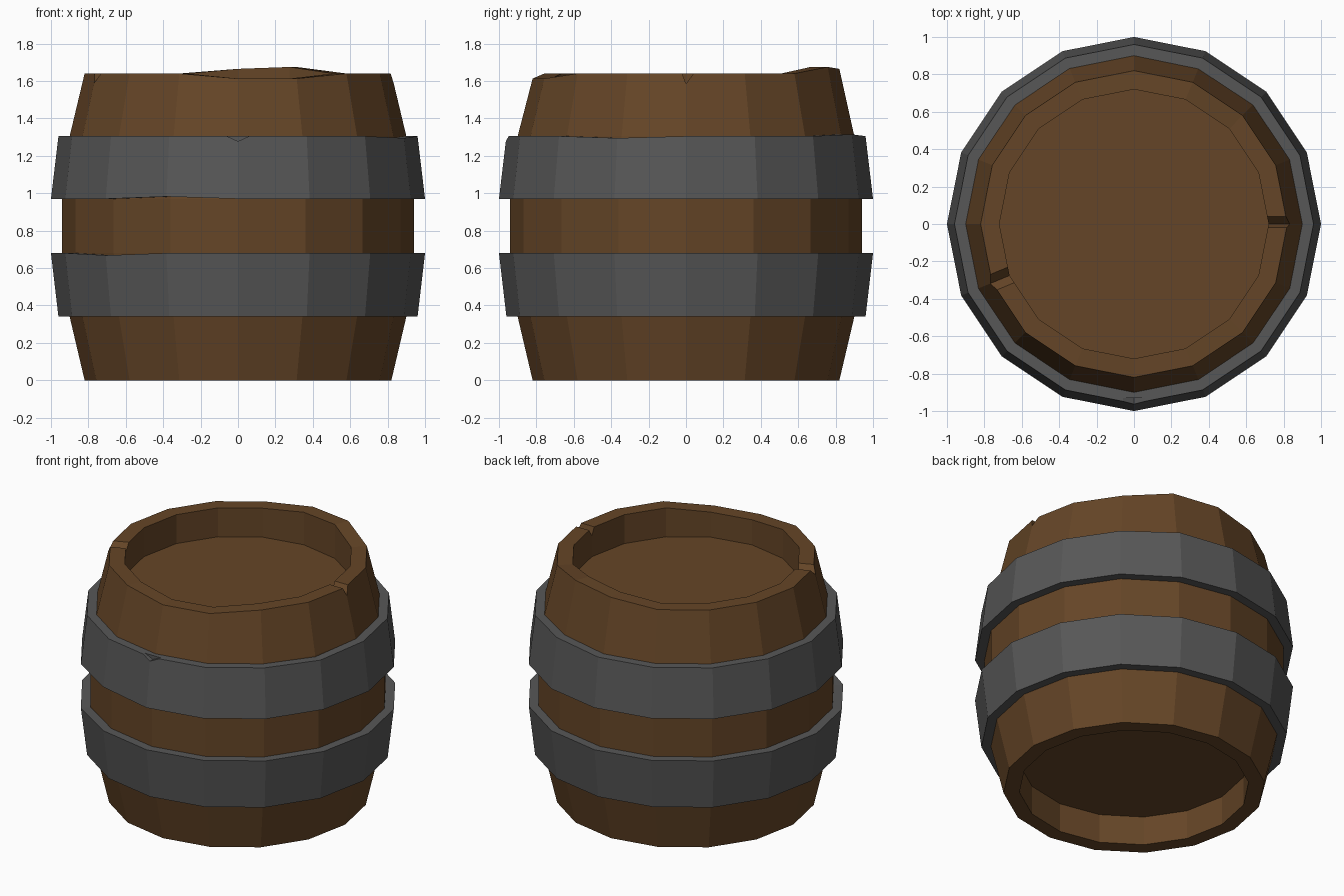
import bpy, bmesh
from math import sin, cos, radians, tau

if "Cube" in bpy.data.objects:
    bpy.data.objects.remove(bpy.data.objects["Cube"])

SIDES = 16


def material(name, rgb):
    m = bpy.data.materials.new(name)
    m.diffuse_color = (*rgb, 1)
    m.use_nodes = True
    m.node_tree.nodes["Principled BSDF"].inputs["Base Color"].default_value = m.diffuse_color
    return m


WOOD = material("wood", (0.13, 0.06, 0.02))
IRON = material("iron", (0.095, 0.095, 0.095))


def lathe(name, profile, mat, closed=False, nudges=()):
    """Revolve (r, z) points; nudges are (profile index, side index, dz)."""
    bm = bmesh.new()
    rings = [[bm.verts.new((r * cos(tau * i / SIDES), r * sin(tau * i / SIDES), z))
              for i in range(SIDES)] for r, z in profile]
    for p, i, dz in nudges:
        rings[p][i].co.z += dz
    pairs = list(zip(rings, rings[1:]))
    if closed:
        pairs.append((rings[-1], rings[0]))
    else:
        bm.faces.new(rings[0])
        bm.faces.new(rings[-1])
    for a, b in pairs:
        for i in range(SIDES):
            j = (i + 1) % SIDES
            bm.faces.new((a[i], a[j], b[j], b[i]))
    bmesh.ops.recalc_face_normals(bm, faces=bm.faces)
    return finish(name, bm, mat)


def finish(name, bm, mat):
    me = bpy.data.meshes.new(name)
    bm.to_mesh(me)
    bm.free()
    me.materials.append(mat)
    ob = bpy.data.objects.new(name, me)
    bpy.context.collection.objects.link(ob)
    return ob


def notch(target, angle, r0, r1, z, depth, right, left):
    """Cut a V-shaped radial nick, its deepest line at the given angle."""
    a = radians(angle)
    bm = bmesh.new()
    ends = []
    for r in (r0, r1):
        # sides continue above the surface so that the cut is clean
        ends.append([bm.verts.new((r * cos(a) - t * sin(a), r * sin(a) + t * cos(a), h))
                     for t, h in ((0, z - depth), (left * 2, z + depth), (-right * 2, z + depth))])
    bm.faces.new(ends[0])
    bm.faces.new(ends[1])
    for i in range(3):
        j = (i + 1) % 3
        bm.faces.new((ends[0][i], ends[0][j], ends[1][j], ends[1][i]))
    bmesh.ops.recalc_face_normals(bm, faces=bm.faces)
    cutter = finish("notch_cutter", bm, target.data.materials[0])
    mod = target.modifiers.new("notch", 'BOOLEAN')
    mod.operation = 'DIFFERENCE'
    mod.solver = 'EXACT'
    mod.object = cutter
    bpy.context.view_layer.objects.active = target
    bpy.ops.object.modifier_apply(modifier=mod.name)
    bpy.data.objects.remove(cutter)


# Wooden body with recessed ends and a slightly worn top rim
body_profile = [(0.72, 0.20), (0.72, 0), (0.82, 0), (0.90, 0.34), (0.94, 0.68),
                (0.94, 0.97), (0.90, 1.305), (0.82, 1.64), (0.72, 1.64), (0.72, 1.44)]
wear = [(p, i, dz) for p in (7, 8)
        for i, dz in ((3, 0.035), (4, 0.025), (12, -0.027), (13, -0.027))]
body = lathe("barrel_body", body_profile, WOOD, nudges=wear)
notch(body, 0, 0.6, 1.0, 1.64, 0.055, 0.02, 0.04)
notch(body, 202.5, 0.6, 1.0, 1.64, 0.05, 0.045, 0.045)

# Iron hoops, with uneven edges
lathe("lower_hoop", [(0.88, 0.34), (0.96, 0.34), (1.0, 0.68), (0.92, 0.68)], IRON,
      closed=True, nudges=[(2, 10, -0.012), (3, 10, -0.012)])
upper = lathe("upper_hoop", [(0.92, 0.97), (1.0, 0.97), (0.96, 1.305), (0.88, 1.305)], IRON,
              closed=True, nudges=[(1, 11, 0.012), (0, 11, 0.012), (2, 15, -0.01),
                                   (3, 15, -0.01), (2, 3, 0.01), (3, 3, 0.01)])
notch(upper, 270, 0.93, 1.1, 1.305, 0.027, 0.06, 0.06)
